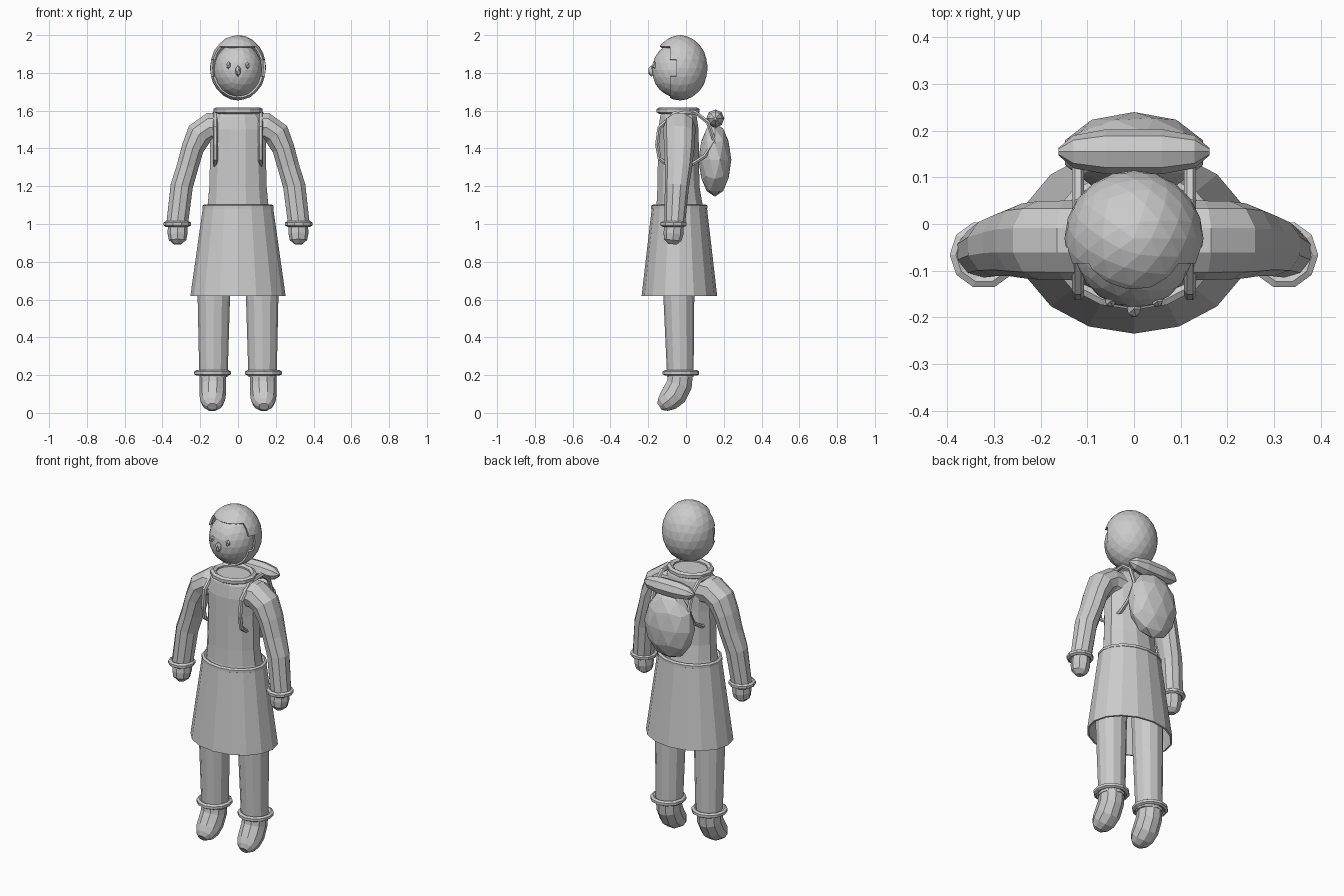
import bpy, bmesh, math
from mathutils import Vector, Matrix

if "Cube" in bpy.data.objects:
    bpy.data.objects.remove(bpy.data.objects["Cube"])

grey = bpy.data.materials.new("plain grey")
grey.diffuse_color = (0.6, 0.6, 0.6, 1)
grey.use_nodes = True
grey.node_tree.nodes["Principled BSDF"].inputs["Base Color"].default_value = grey.diffuse_color
X, Y, Z = Vector((1, 0, 0)), Vector((0, 1, 0)), Vector((0, 0, 1))
CY = -0.035  # front-to-back centre of the body


def finish(name, bm):
    bmesh.ops.recalc_face_normals(bm, faces=bm.faces[:])
    me = bpy.data.meshes.new(name)
    bm.to_mesh(me)
    bm.free()
    me.materials.append(grey)
    ob = bpy.data.objects.new(name, me)
    bpy.context.collection.objects.link(ob)
    return ob


def loft(name, rings, sides, ref, closed=False, caps=True, phase=0.0):
    """Sweep ellipses (x, y, z, radius along ref, other radius) along a path."""
    bm = bmesh.new()
    pts = [Vector(r[:3]) for r in rings]
    n = len(pts)
    loops = []
    for i, r in enumerate(rings):
        a = pts[(i - 1) % n] if closed else pts[max(i - 1, 0)]
        b = pts[(i + 1) % n] if closed else pts[min(i + 1, n - 1)]
        t = (b - a).normalized()
        u = (ref - t * ref.dot(t)).normalized()
        v = t.cross(u)
        angles = [2 * math.pi * (k + phase) / sides for k in range(sides)]
        loops.append([bm.verts.new(pts[i] + u * r[3] * math.cos(w) + v * r[4] * math.sin(w))
                      for w in angles])
    for i in range(n if closed else n - 1):
        p, q = loops[i], loops[(i + 1) % n]
        for k in range(sides):
            m = (k + 1) % sides
            bm.faces.new((p[k], p[m], q[m], q[k]))
    if caps and not closed:
        bm.faces.new(loops[0])
        bm.faces.new(loops[-1])
    return finish(name, bm)


def band(name, c, rx, ry, thick, steps=12):
    """Elliptical horizontal ring."""
    rings = []
    for i in range(steps):
        w = 2 * math.pi * i / steps
        rings.append((c[0] + rx * math.cos(w), c[1] + ry * math.sin(w), c[2], thick, thick))
    return loft(name, rings, 6, Z, closed=True)


def ball(c, r, level):
    bm = bmesh.new()
    bmesh.ops.create_icosphere(bm, subdivisions=level, radius=1,
                               matrix=Matrix.LocRotScale(Vector(c), None, Vector(r)))
    return bm


# Head with eyes and nose
finish("face", ball((0, -0.047, 1.815), (0.128, 0.133, 0.145), 3))
finish("nose", ball((0, -0.182, 1.81), (0.017, 0.02, 0.03), 1))
for s in (-1, 1):
    finish("eye", ball((s * 0.05, -0.166, 1.84), (0.013, 0.013, 0.02), 1))

# Hair shell, cut open around the face with a stepped edge at the temples
bm = ball((0, -0.031, 1.827), (0.149, 0.146, 0.173), 3)
for co, no in (((0, 0, 1.94), Z), ((0, 0, 1.87), Z), ((0, 0, 1.78), Z),
               ((0, -0.085, 0), Y), ((0, -0.05, 0), Y)):
    bmesh.ops.bisect_plane(bm, geom=bm.verts[:] + bm.edges[:] + bm.faces[:],
                           plane_co=co, plane_no=no)
opening = []
for f in bm.faces:
    c = f.calc_center_median()
    edge = -0.05 if 1.78 < c.z < 1.87 else -0.085
    if c.z < 1.94 and c.y < edge:
        opening.append(f)
bmesh.ops.delete(bm, geom=opening, context='FACES')
hair = finish("hair", bm)
mod = hair.modifiers.new("thickness", 'SOLIDIFY')
mod.thickness, mod.offset = 0.012, -1

# Torso, collar and belt
loft("torso", [(0, CY, 1.07, 0.175, 0.135), (0, CY, 1.11, 0.165, 0.125),
               (0, -0.04, 1.2, 0.157, 0.115), (0, -0.04, 1.4, 0.152, 0.112),
               (0, -0.04, 1.5, 0.16, 0.11), (0, -0.04, 1.57, 0.14, 0.1),
               (0, -0.04, 1.6, 0.1, 0.09)], 12, X, phase=0.5)
band("collar", (0, -0.042, 1.6), 0.115, 0.098, 0.018)
band("belt", (0, CY, 1.09), 0.176, 0.137, 0.014, 16)

# Flared skirt, open underneath
skirt = loft("skirt", [(0, CY, 1.095, 0.185, 0.145), (0, CY, 0.62, 0.252, 0.2)],
             16, X, caps=False)
mod = skirt.modifiers.new("thickness", 'SOLIDIFY')
mod.thickness, mod.offset = 0.01, -1

for s in (-1, 1):
    # Sleeve, cuff and hand
    loft("arm", [(s * 0.06, -0.035, 1.505, 0.085, 0.085), (s * 0.15, -0.035, 1.512, 0.085, 0.08),
                 (s * 0.205, -0.035, 1.475, 0.084, 0.074), (s * 0.24, -0.036, 1.4, 0.08, 0.062),
                 (s * 0.268, -0.04, 1.3, 0.072, 0.06), (s * 0.298, -0.048, 1.2, 0.064, 0.062),
                 (s * 0.322, -0.06, 1.0, 0.055, 0.06)], 10, Y)
    band("cuff", (s * 0.322, -0.066, 1.0), 0.06, 0.06, 0.015, 10)
    loft("hand", [(s * 0.32, -0.062, 1.01, 0.05, 0.05), (s * 0.32, -0.066, 0.95, 0.053, 0.053),
                  (s * 0.32, -0.07, 0.915, 0.046, 0.046),
                  (s * 0.32, -0.072, 0.893, 0.02, 0.022)], 8, X)

    # Leg, ankle band and boot
    loft("leg", [(s * 0.12, -0.035, 0.9, 0.088, 0.088), (s * 0.128, -0.038, 0.62, 0.086, 0.082),
                 (s * 0.13, -0.03, 0.19, 0.075, 0.07)], 12, X)
    band("ankle_band", (s * 0.135, -0.027, 0.212), 0.084, 0.084, 0.015)
    loft("boot", [(s * 0.133, -0.028, 0.21, 0.07, 0.068), (s * 0.133, -0.035, 0.15, 0.07, 0.071),
                  (s * 0.134, -0.062, 0.098, 0.07, 0.072), (s * 0.135, -0.094, 0.066, 0.066, 0.062),
                  (s * 0.136, -0.122, 0.045, 0.052, 0.044),
                  (s * 0.136, -0.14, 0.033, 0.026, 0.022)], 10, X)

    # Strap looping from the pack over the shoulder
    path = [(-0.153, 1.42), (-0.142, 1.51), (-0.06, 1.585), (0.05, 1.59), (0.115, 1.54),
            (0.15, 1.44), (0.1, 1.36), (0.03, 1.315), (-0.08, 1.3), (-0.14, 1.345)]
    loft("strap", [(s * 0.12, y, z, 0.013, 0.012) for y, z in path], 6, X, closed=True)

# Backpack with bedroll on top
finish("backpack", ball((0, 0.153, 1.34), (0.155, 0.087, 0.195), 2))
loft("bedroll", [(x, 0.155, 1.558, r, r) for x, r in
                 ((-0.162, 0.008), (-0.13, 0.035), (-0.06, 0.048), (0.06, 0.048),
                  (0.13, 0.035), (0.162, 0.008))], 8, Z)
